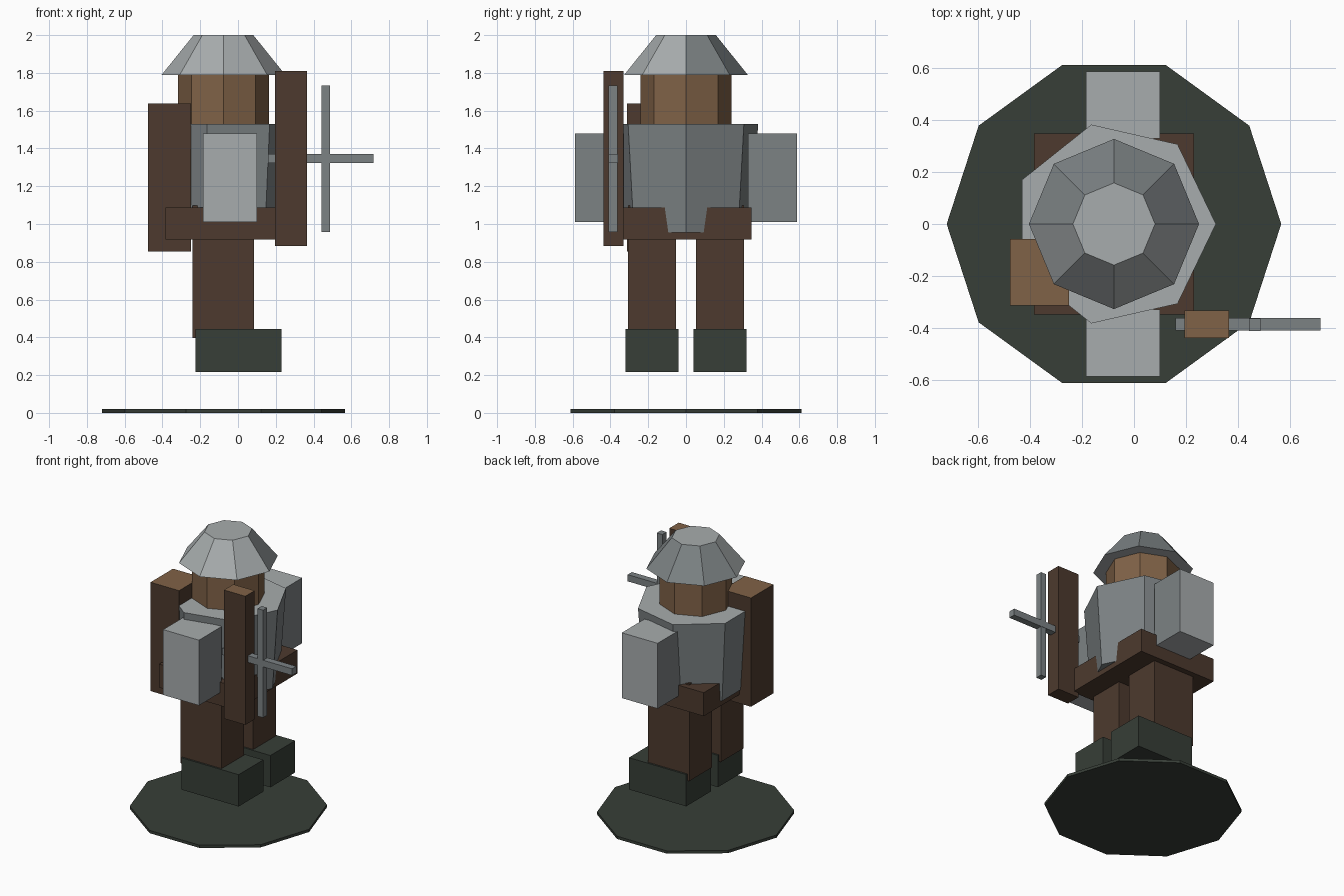
import bpy, bmesh
from math import cos, sin, tau
from mathutils import Vector

old = bpy.data.objects.get("Cube")
if old:
    bpy.data.objects.remove(old, do_unlink=True)


def material(name, r, g, b):
    # sRGB bytes to linear values
    rgb = [((c / 255 + 0.055) / 1.055) ** 2.4 for c in (r, g, b)]
    mat = bpy.data.materials.new(name)
    mat.use_nodes = True
    mat.diffuse_color = (*rgb, 1)
    bsdf = mat.node_tree.nodes["Principled BSDF"]
    bsdf.inputs["Base Color"].default_value = (*rgb, 1)
    bsdf.inputs["Roughness"].default_value = 0.9
    return mat


LIGHT = material("light_steel", 167, 172, 173)
DARK = material("dark_steel", 124, 130, 132)
LEATHER = material("dark_leather", 77, 58, 46)
TAN = material("tan", 128, 98, 71)
GREEN = material("dark_green", 55, 62, 55)

AXIS = -0.077  # x of the body's vertical axis


def finish(name, bm, mat, accent=None, rule=None):
    """Turn a bmesh into an object; faces whose normal meets the rule get the accent."""
    bmesh.ops.recalc_face_normals(bm, faces=bm.faces)
    bm.normal_update()
    if rule:
        for face in bm.faces:
            face.material_index = int(rule(face.normal))
    mesh = bpy.data.meshes.new(name)
    bm.to_mesh(mesh)
    bm.free()
    for m in (mat, accent):
        if m:
            mesh.materials.append(m)
    obj = bpy.data.objects.new(name, mesh)
    bpy.context.collection.objects.link(obj)
    return obj


def box(name, x, y, z, *paint):
    bm = bmesh.new()
    bmesh.ops.create_cube(bm, size=1)
    for v in bm.verts:
        v.co = Vector([(a + b) / 2 + c * (b - a) for c, (a, b) in zip(v.co, (x, y, z))])
    return finish(name, bm, *paint)


def prism(name, sides, r_low, r_high, z_low, z_high, *paint):
    """Upright tapered prism with one corner pointing to +x."""
    bm = bmesh.new()
    low, high = [[bm.verts.new((AXIS + r * cos(tau * i / sides), r * sin(tau * i / sides), z))
                  for i in range(sides)] for r, z in ((r_low, z_low), (r_high, z_high))]
    bm.faces.new(low[::-1])
    bm.faces.new(high)
    for i in range(sides):
        j = (i + 1) % sides
        bm.faces.new((low[i], low[j], high[j], high[i]))
    return finish(name, bm, *paint)


def faces_up(n):
    return n.z > 0.9


# Ground disc
prism("base", 10, 0.643, 0.643, 0, 0.02, GREEN)

# Body, head and helmet
prism("torso", 7, 0.352, 0.392, 0.955, 1.53, DARK, LIGHT, faces_up)
prism("head", 8, 0.241, 0.241, 1.5, 1.79, TAN)
prism("helmet", 8, 0.327, 0.158, 1.79, 2.0, LIGHT, DARK,
      lambda n: n.y > 0.1 and n.z < 0.9)
box("belt", (-0.385, 0.23), (-0.348, 0.348), (0.918, 1.087), LEATHER)

# Paired limbs
for side, s in (("front", -1), ("back", 1)):
    def span(a, b):
        return sorted((s * a, s * b))
    box(side + "_leg", (-0.242, 0.085), span(0.052, 0.308), (0.397, 1.097), LEATHER)
    box(side + "_boot", (-0.226, 0.23), span(0.04, 0.321), (0.216, 0.445), GREEN)
    box(side + "_arm", (-0.185, 0.1), span(0.328, 0.587), (1.01, 1.48),
        LIGHT, DARK, lambda n: abs(n.x) > 0.9)

# Pack, shield and crossed blade
box("pack", (-0.477, -0.25), (-0.313, -0.058), (0.855, 1.638), LEATHER, TAN, faces_up)
box("shield", (0.195, 0.365), (-0.438, -0.332), (0.884, 1.81), LEATHER, TAN, faces_up)
box("blade", (0.443, 0.487), (-0.411, -0.363), (0.958, 1.732), DARK)
box("crossbar", (0.16, 0.717), (-0.409, -0.361), (1.323, 1.371), DARK)
